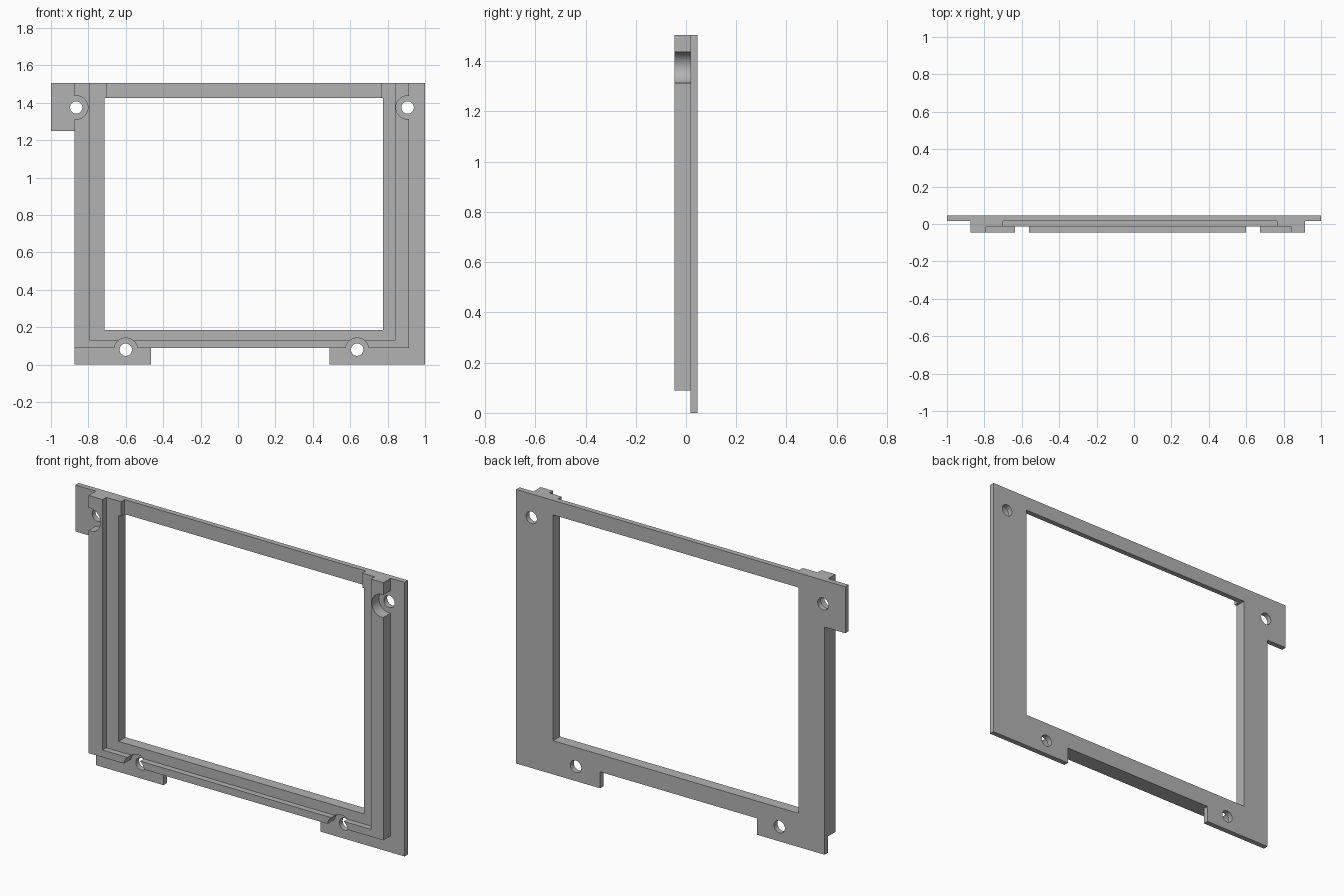
import bpy, bmesh, math
from mathutils import Matrix, Vector

cube = bpy.data.objects.get("Cube")
if cube:
    bpy.data.objects.remove(cube, do_unlink=True)

grey = bpy.data.materials.new("Neutral grey")
grey.use_nodes = True
grey.diffuse_color = (0.45, 0.45, 0.45, 1)
grey.node_tree.nodes["Principled BSDF"].inputs["Base Color"].default_value = grey.diffuse_color

# Depth levels, front to back
FRONT, LEDGE, PLATE, BACK = -0.046, -0.014, 0.017, 0.046
TOP, RAIL_BASE = 1.505, 0.09
LEFT, RIGHT = -0.875, 0.915


def finish(name, bm):
    bmesh.ops.recalc_face_normals(bm, faces=bm.faces)
    mesh = bpy.data.meshes.new(name)
    bm.to_mesh(mesh)
    bm.free()
    mesh.materials.append(grey)
    obj = bpy.data.objects.new(name, mesh)
    bpy.context.collection.objects.link(obj)
    return obj


def slab(name, outline, y0, y1):
    """Extrude an x-z outline from y0 to y1."""
    bm = bmesh.new()
    face = bm.faces.new([bm.verts.new((x, y0, z)) for x, z in outline])
    new = bmesh.ops.extrude_face_region(bm, geom=[face])["geom"]
    bmesh.ops.translate(bm, vec=(0, y1 - y0, 0),
                        verts=[v for v in new if isinstance(v, bmesh.types.BMVert)])
    return finish(name, bm)


def box(x0, x1, z0, z1):
    return [(x0, z0), (x1, z0), (x1, z1), (x0, z1)]


def cylinder(name, x, z, radius, y0, y1):
    bm = bmesh.new()
    bmesh.ops.create_cone(bm, cap_ends=True, segments=48, radius1=radius, radius2=radius, depth=y1 - y0,
                          matrix=Matrix.Translation((x, (y0 + y1) / 2, z)) @ Matrix.Rotation(math.pi / 2, 4, "X"))
    return finish(name, bm)


def combine(target, tool, operation):
    mod = target.modifiers.new(operation.title(), "BOOLEAN")
    mod.operation, mod.solver, mod.object = operation, "EXACT", tool
    bpy.context.view_layer.objects.active = target
    bpy.ops.object.modifier_apply(modifier=mod.name)
    bpy.data.objects.remove(tool, do_unlink=True)


# Back plate with corner ear and two bottom tabs
frame = slab("display_frame", [
    (LEFT, 0), (-0.465, 0), (-0.465, RAIL_BASE), (0.49, RAIL_BASE), (0.49, 0), (1, 0),
    (1, TOP), (-1, TOP), (-1, 1.25), (LEFT, 1.25)], PLATE, BACK)

# Stepped U-shaped ledge, then the taller outer rim
ledge = slab("ledge", [
    (LEFT, RAIL_BASE), (RIGHT, RAIL_BASE), (RIGHT, TOP), (0.765, TOP), (0.765, 1.425), (0.775, 1.425),
    (0.775, 0.185), (-0.715, 0.185), (-0.715, 1.425), (-0.70, 1.425), (-0.70, TOP), (LEFT, TOP)], LEDGE, BACK)
rim = slab("rim", [
    (LEFT, RAIL_BASE), (RIGHT, RAIL_BASE), (RIGHT, TOP), (0.84, TOP),
    (0.84, 0.13), (-0.79, 0.13), (-0.79, TOP), (LEFT, TOP)], FRONT, BACK)
combine(frame, ledge, "UNION")
combine(frame, rim, "UNION")

# Window opening through the plate
combine(frame, slab("window_cutter", box(-0.715, 0.775, 0.185, 1.425), PLATE - 0.001, 0.1), "DIFFERENCE")

# Screw holes with round head clearances in front of the plate
for x, z in [(-0.865, 1.375), (0.907, 1.375), (-0.60, 0.08), (0.637, 0.08)]:
    combine(frame, cylinder("clearance_cutter", x, z, 0.0625, -0.1, PLATE), "DIFFERENCE")
    combine(frame, cylinder("hole_cutter", x, z, 0.033, -0.1, 0.1), "DIFFERENCE")

# Merge flat regions and smooth only the round walls
bm = bmesh.new()
bm.from_mesh(frame.data)
bmesh.ops.remove_doubles(bm, verts=bm.verts, dist=0.0001)
bmesh.ops.dissolve_limit(bm, angle_limit=math.radians(1), verts=bm.verts, edges=bm.edges)
bm.to_mesh(frame.data)
bm.free()
bpy.ops.object.select_all(action="DESELECT")
frame.select_set(True)
bpy.context.view_layer.objects.active = frame
bpy.ops.object.shade_smooth_by_angle(angle=math.radians(30))
